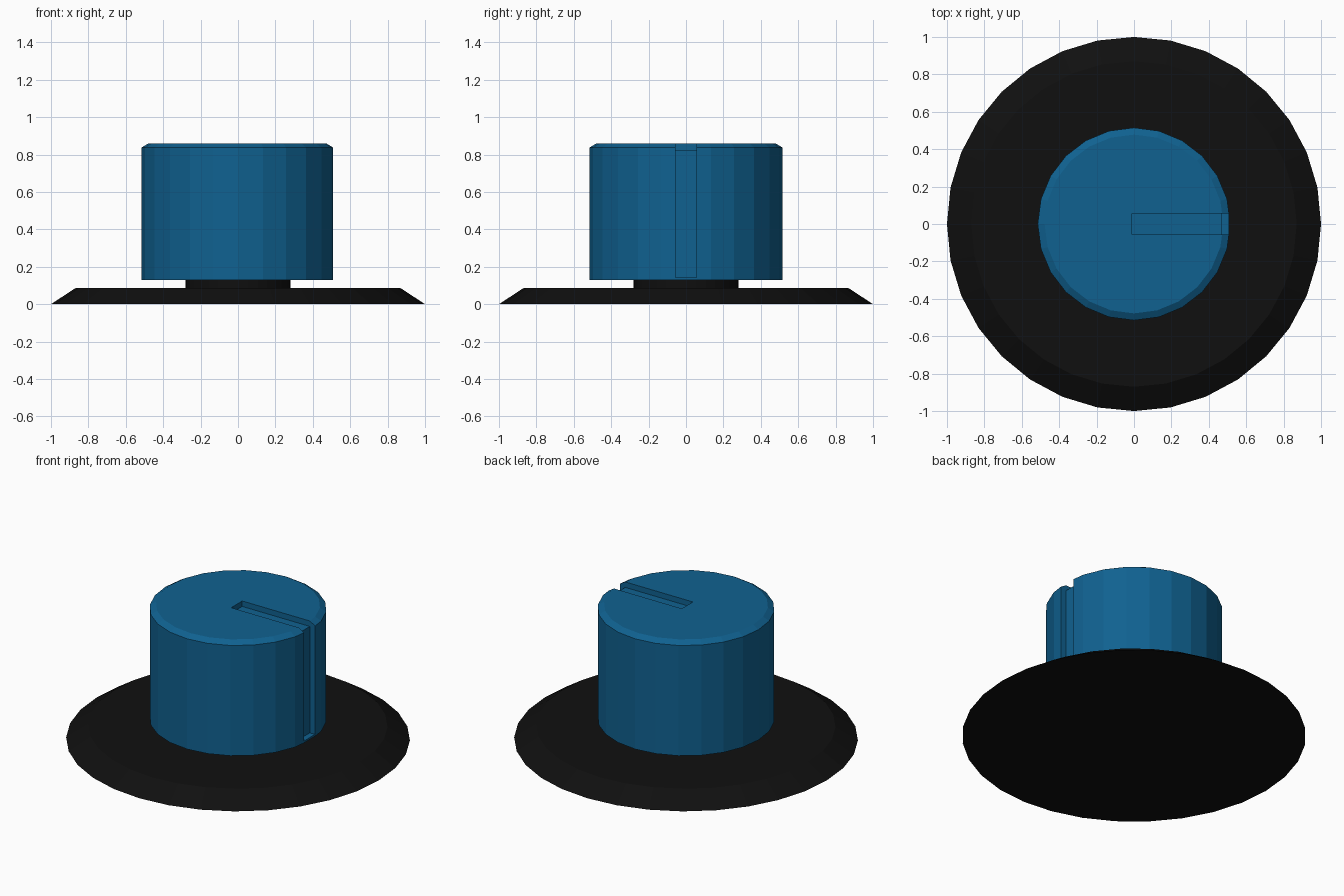
import bpy, bmesh
from math import cos, sin, tau

if "Cube" in bpy.data.objects:
    bpy.data.objects.remove(bpy.data.objects["Cube"])


def material(name, rgb):
    m = bpy.data.materials.new(name)
    m.diffuse_color = (*rgb, 1)
    m.use_nodes = True
    m.node_tree.nodes["Principled BSDF"].inputs["Base Color"].default_value = m.diffuse_color
    return m


def make_object(name, bm, mat=None):
    bmesh.ops.recalc_face_normals(bm, faces=bm.faces)
    me = bpy.data.meshes.new(name)
    bm.to_mesh(me)
    bm.free()
    ob = bpy.data.objects.new(name, me)
    bpy.context.collection.objects.link(ob)
    if mat:
        me.materials.append(mat)
    return ob


def turned(name, profile, sides, mat):
    """Closed solid of revolution from (radius, z) rings, capped at both ends."""
    bm = bmesh.new()
    rings = [[bm.verts.new((r * cos(tau * i / sides), r * sin(tau * i / sides), z))
              for i in range(sides)] for r, z in profile]
    for a, b in zip(rings, rings[1:]):
        for i in range(sides):
            j = (i + 1) % sides
            bm.faces.new((a[i], a[j], b[j], b[i]))
    bm.faces.new(rings[0])
    bm.faces.new(rings[-1])
    return make_object(name, bm, mat)


black = material("black_plastic", (0.005, 0.005, 0.005))
blue = material("blue_plastic", (0.005, 0.12, 0.28))

# Bevelled base plate with the short neck
turned("base_plate", [(1, 0), (0.87, 0.085), (0.28, 0.085), (0.28, 0.14)], 32, black)

# Chamfered knob
knob = turned("knob", [(0.515, 0.13), (0.515, 0.838), (0.478, 0.86)], 24, blue)

# Pointer groove: along the top from the centre, then down the side
bm = bmesh.new()
outline = [(-0.01, 0.825), (0.47, 0.825), (0.47, 0.142), (0.507, 0.142),
           (0.507, 0.1), (0.6, 0.1), (0.6, 0.9), (-0.01, 0.9)]
face = bm.faces.new([bm.verts.new((x, -0.055, z)) for x, z in outline])
ext = bmesh.ops.extrude_face_region(bm, geom=[face], use_keep_orig=True)
bmesh.ops.translate(bm, vec=(0, 0.112, 0),
                    verts=[g for g in ext["geom"] if isinstance(g, bmesh.types.BMVert)])
cutter = make_object("groove_cutter", bm, blue)
cutter.hide_render = True

groove = knob.modifiers.new("pointer_groove", 'BOOLEAN')
groove.operation = 'DIFFERENCE'
groove.solver = 'EXACT'
groove.object = cutter
bpy.context.view_layer.objects.active = knob
bpy.ops.object.modifier_apply(modifier=groove.name)
bpy.data.objects.remove(cutter)
